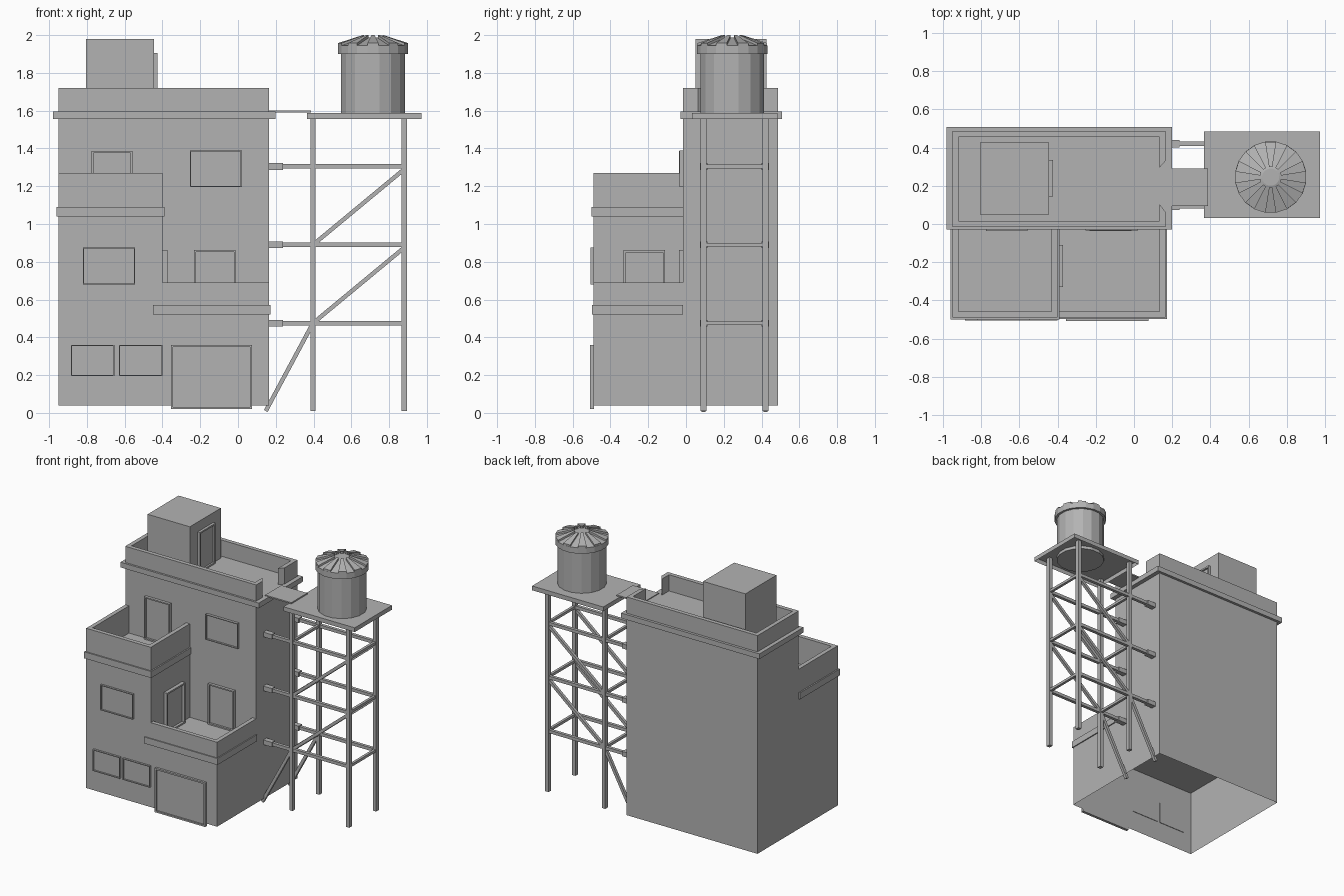
import bpy, bmesh, math
from mathutils import Vector

old = bpy.data.objects.get("Cube")
if old:
    bpy.data.objects.remove(old)

GREY = (0.45, 0.45, 0.45, 1)
mat = bpy.data.materials.new("plain grey")
mat.use_nodes = True
mat.diffuse_color = GREY
mat.node_tree.nodes["Principled BSDF"].inputs["Base Color"].default_value = GREY


def finish(name, bm):
    bmesh.ops.recalc_face_normals(bm, faces=bm.faces)
    me = bpy.data.meshes.new(name)
    bm.to_mesh(me)
    bm.free()
    me.materials.append(mat)
    ob = bpy.data.objects.new(name, me)
    bpy.context.collection.objects.link(ob)
    return ob


def loft(name, lower, upper, open_bottom=False):
    """Solid between two matching loops of points."""
    bm = bmesh.new()
    a = [bm.verts.new(p) for p in lower]
    b = [bm.verts.new(p) for p in upper]
    n = len(a)
    for i in range(n):
        j = (i + 1) % n
        bm.faces.new((a[i], a[j], b[j], b[i]))
    bm.faces.new(b)
    if not open_bottom:
        bm.faces.new(a[::-1])
    return finish(name, bm)


def prism(name, outline, z0, z1, open_bottom=False):
    return loft(name, [(x, y, z0) for x, y in outline],
                [(x, y, z1) for x, y in outline], open_bottom)


def box(name, x0, x1, y0, y1, z0, z1, open_bottom=False):
    return prism(name, [(x0, y0), (x1, y0), (x1, y1), (x0, y1)], z0, z1, open_bottom)


def strut(name, p, q, w=0.022):
    """Square bar between two points lying in an xz plane."""
    p, q = Vector(p), Vector(q)
    d = (q - p).normalized()
    u = Vector((0, 1, 0)) * w / 2
    v = d.cross(Vector((0, 1, 0))) * w / 2
    corners = (u + v, v - u, -u - v, u - v)
    return loft(name, [p + c for c in corners], [q + c for c in corners])


def opening(name, origin, across, out, width, z0, z1, depth, rim=0.012):
    """Framed window or door: a panel with a raised border, set on a wall."""
    o, a, n = Vector(origin), Vector(across), Vector(out)
    bm = bmesh.new()

    def at(s, z, d):
        return bm.verts.new(o + a * s + n * d + Vector((0, 0, z)))

    def rect(inset, d):
        return [at(inset, z0 + inset, d), at(width - inset, z0 + inset, d),
                at(width - inset, z1 - inset, d), at(inset, z1 - inset, d)]

    rings = [rect(0, -0.004), rect(0, depth), rect(rim, depth), rect(rim, depth * 0.3)]
    for r, s in zip(rings, rings[1:]):
        for i in range(4):
            j = (i + 1) % 4
            bm.faces.new((r[i], r[j], s[j], s[i]))
    bm.faces.new(rings[-1])
    bm.faces.new(rings[0][::-1])
    return finish(name, bm)


# Footprint and storey heights
L, R, F, B = -0.95, 0.165, -0.49, 0.487
MID, SPLIT, T = -0.015, -0.4, 0.032
FLOOR1, FLOOR2, ROOF = 0.55, 1.06, 1.595

# Main building masses
box("ground_storey", L, R, F, B, 0.04, FLOOR1, True)
box("rear_block", L, R, MID, B, FLOOR1, 1.56)
box("front_block", L, SPLIT, F, MID, FLOOR1, FLOOR2)

# Lower terrace parapet and ledge
box("lower_parapet_front", SPLIT, R, F, F + T, FLOOR1, 0.69)
box("lower_parapet_side", R - T, R, F + T, MID, FLOOR1, 0.69)
box("lower_ledge_front", -0.45, R + 0.008, F - 0.008, F, 0.52, 0.57)
box("lower_ledge_side", R, R + 0.008, F, MID, 0.52, 0.57)

# Upper terrace parapet and ledge
box("upper_parapet_front", L, SPLIT, F, F + T, FLOOR2, 1.27)
for name, x in (("left", SPLIT - T), ("right", L)):
    box("upper_parapet_" + name, x, x + T, F + T, MID, FLOOR2, 1.27)
box("upper_ledge_front", L - 0.01, SPLIT + 0.01, F - 0.01, F, 1.04, 1.09)
box("upper_ledge_right", L - 0.01, L, F, MID, 1.04, 1.09)
box("upper_ledge_left", SPLIT, SPLIT + 0.01, F, MID, 1.04, 1.09)

# Roof slab, and parapet with a splayed gap towards the walkway
box("roof_slab", -0.98, 0.198, -0.03, 0.507, 1.555, ROOF)
box("roof_parapet_front", L, R, MID, MID + T, ROOF, 1.72)
box("roof_parapet_back", L, R, B - T, B, ROOF, 1.72)
box("roof_parapet_right", L, L + T, MID + T, B - T, ROOF, 1.72)
prism("roof_parapet_left_front", [(R - T, MID + T), (R, MID + T), (R, 0.063), (R - T, 0.105)], ROOF, 1.72)
prism("roof_parapet_left_back", [(R - T, 0.294), (R, 0.33), (R, B - T), (R - T, B - T)], ROOF, 1.72)

# Stair house on the roof
box("stair_house", -0.805, -0.445, 0.05, 0.427, ROOF, 1.98)

# Windows and doors
X, Y, FRONT = (1, 0, 0), (0, 1, 0), (0, -1, 0)
opening("garage_door", (-0.355, F, 0), X, FRONT, 0.43, 0.02, 0.36, 0.017)
opening("ground_window_right", (-0.885, F, 0), X, FRONT, 0.23, 0.195, 0.36, 0.015, 0.006)
opening("ground_window_left", (-0.63, F, 0), X, FRONT, 0.23, 0.195, 0.36, 0.015, 0.006)
opening("middle_window", (-0.82, F, 0), X, FRONT, 0.275, 0.68, 0.875, 0.015, 0.006)
opening("upper_window", (-0.255, MID, 0), X, FRONT, 0.275, 1.195, 1.39, 0.02, 0.006)
opening("upper_terrace_door", (-0.775, MID, 0), X, FRONT, 0.217, FLOOR2, 1.387, 0.022, 0.01)
opening("lower_terrace_door", (-0.232, MID, 0), X, FRONT, 0.22, FLOOR1, 0.862, 0.022, 0.01)
opening("side_terrace_door", (SPLIT, -0.33, 0), Y, X, 0.22, FLOOR1, 0.862, 0.028)
opening("stair_house_door", (-0.445, 0.145, 0), Y, X, 0.19, ROOF, 1.905, 0.02)

# Walkway and tank platform
box("walkway", 0.165, 0.387, 0.095, 0.29, ROOF - 0.004, ROOF + 0.006)
box("tank_platform", 0.365, 0.972, 0.032, 0.485, 1.555, 1.588, True)

# Support tower
LEVELS = (0.475, 0.89, 1.305)
X0, X1 = 0.397, 0.88
for side, y in (("front", 0.093), ("back", 0.42)):
    for k, x in enumerate((X0, X1)):
        box(f"{side}_leg_{k}", x - 0.014, x + 0.014, y - 0.016, y + 0.016, 0.01, 1.585)
    for k, z in enumerate(LEVELS):
        box(f"{side}_rail_{k}", 0.23, X1, y - 0.012, y + 0.012, z - 0.012, z + 0.012)
        box(f"{side}_wall_bracket_{k}", 0.16, 0.237, y - 0.02, y + 0.02, z - 0.018, z + 0.018)
    strut(f"{side}_brace_low", (0.147, y, 0.01), (X0, y, LEVELS[0]))
    for k in (0, 1):
        strut(f"{side}_brace_{k}", (X0, y, LEVELS[k]), (X1, y, LEVELS[k + 1] - 0.015))
for j, x in enumerate((X0, X1)):
    for k, z in enumerate(LEVELS):
        box(f"cross_rail_{j}_{k}", x - 0.01, x + 0.01, 0.093, 0.42, z - 0.01, z + 0.01)

# Water tank
CX, CY = 0.715, 0.245


def polar(r, a, z):
    return (CX + r * math.cos(a), CY + r * math.sin(a), z)


def ring(r, z, n):
    return [polar(r, math.tau * (i + 0.5) / n, z) for i in range(n)]


loft("tank_body", ring(0.172, 1.565, 16), ring(0.172, 1.9, 16))
loft("tank_rim", ring(0.188, 1.9, 20), ring(0.188, 1.945, 20))
loft("tank_lid", ring(0.185, 1.945, 20), ring(0.045, 1.988, 20))

# Raised ribs on the lid, every other sector
for i in range(10):
    a = math.tau * (2 * i + 0.5) / 20
    b = a + math.tau / 20
    base = [polar(0.187, a, 1.94), polar(0.187, b, 1.94), polar(0.055, b, 1.975), polar(0.055, a, 1.975)]
    top = [polar(0.187, a, 1.958), polar(0.187, b, 1.958), polar(0.055, b, 2.0), polar(0.055, a, 2.0)]
    loft(f"lid_rib_{i}", base, top)
